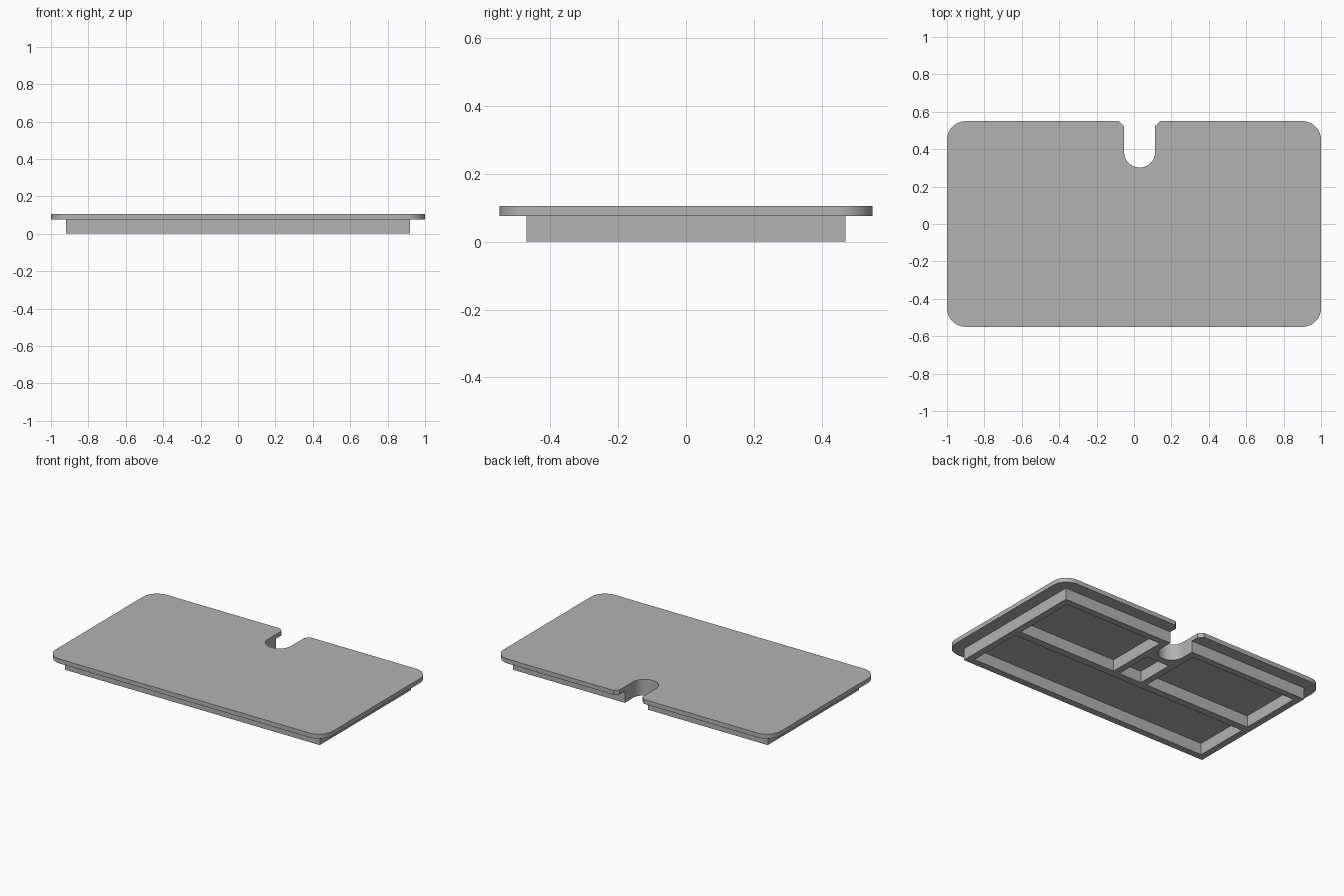
import bpy, bmesh
from math import cos, sin, pi

if "Cube" in bpy.data.objects:
    bpy.data.objects.remove(bpy.data.objects["Cube"], do_unlink=True)

grey = bpy.data.materials.new("plain grey")
grey.use_nodes = True
colour = (0.45, 0.45, 0.45, 1)
grey.diffuse_color = colour
grey.node_tree.nodes["Principled BSDF"].inputs["Base Color"].default_value = colour

# Shared dimensions
HALF_X, HALF_Y, CORNER = 1.0, 0.55, 0.1
RIM_X, RIM_Y, WALL = 0.92, 0.47, 0.045
SEAM, TOP = 0.076, 0.105
NOTCH_X, NOTCH_R, NOTCH_Y = 0.03, 0.083, 0.385
CHAMFER = 0.027


def arc(cx, cy, r, start, end, steps):
    angles = [start + (end - start) * i / steps for i in range(steps + 1)]
    return [(cx + r * cos(a), cy + r * sin(a)) for a in angles]


def rectangle(x0, x1, y0, y1):
    return [(x0, y0), (x1, y0), (x1, y1), (x0, y1)]


def notch(edge_y, chamfer=0):
    """Round-ended slot cut into the back edge, from +x to -x."""
    right, left = NOTCH_X + NOTCH_R, NOTCH_X - NOTCH_R
    points = arc(NOTCH_X, NOTCH_Y, NOTCH_R, 0, -pi, 24)
    if chamfer:
        return ([(right + chamfer, edge_y), (right, edge_y - chamfer)] + points
                + [(left, edge_y - chamfer), (left - chamfer, edge_y)])
    return [(right, edge_y)] + points + [(left, edge_y)]


def slab(name, loops, z0, z1):
    """Extrude an outline, with any further loops as holes."""
    curve = bpy.data.curves.new(name + "_profile", 'CURVE')
    curve.dimensions = '2D'
    curve.fill_mode = 'BOTH'
    curve.extrude = (z1 - z0) / 2
    for loop in loops:
        spline = curve.splines.new('POLY')
        spline.points.add(len(loop) - 1)
        for point, (x, y) in zip(spline.points, loop):
            point.co = (x, y, 0, 1)
        spline.use_cyclic_u = True
    helper = bpy.data.objects.new(name + "_helper", curve)
    bpy.context.collection.objects.link(helper)
    graph = bpy.context.evaluated_depsgraph_get()
    mesh = bpy.data.meshes.new_from_object(helper.evaluated_get(graph))
    bpy.data.objects.remove(helper, do_unlink=True)

    # Weld the caps to the walls and set the height
    bm = bmesh.new()
    bm.from_mesh(mesh)
    bmesh.ops.remove_doubles(bm, verts=bm.verts, dist=0.0002)
    bmesh.ops.translate(bm, verts=bm.verts, vec=(0, 0, (z0 + z1) / 2))
    bmesh.ops.recalc_face_normals(bm, faces=bm.faces)
    bm.to_mesh(mesh)
    bm.free()
    mesh.materials.clear()
    mesh.materials.append(grey)
    obj = bpy.data.objects.new(name, mesh)
    bpy.context.collection.objects.link(obj)
    bpy.ops.object.select_all(action='DESELECT')
    obj.select_set(True)
    bpy.context.view_layer.objects.active = obj
    bpy.ops.object.shade_smooth_by_angle(angle=pi / 6)
    return obj


# Lid plate with rounded corners and a chamfered notch
ix, iy = HALF_X - CORNER, HALF_Y - CORNER
plate = (arc(-ix, iy, CORNER, pi / 2, pi, 10)
         + arc(-ix, -iy, CORNER, pi, 1.5 * pi, 10)
         + arc(ix, -iy, CORNER, 1.5 * pi, 2 * pi, 10)
         + arc(ix, iy, CORNER, 0, pi / 2, 10)
         + notch(HALF_Y, CHAMFER))
slab("lid_plate", [plate], SEAM, TOP)

# Underside rim and ribs: one notched block with four open pockets
px, py = RIM_X - WALL, RIM_Y - WALL
slot_right, slot_left = NOTCH_X + NOTCH_R, NOTCH_X - NOTCH_R
rim = [(-RIM_X, RIM_Y), (-RIM_X, -RIM_Y), (RIM_X, -RIM_Y), (RIM_X, RIM_Y)] + notch(RIM_Y)
pockets = [
    rectangle(-px, px, -py, -0.05),
    rectangle(slot_right + WALL, px, 0, py),
    rectangle(-px, slot_left - WALL, 0, py),
    rectangle(slot_left, slot_right, 0, 0.255),
]
slab("underside_rim", [rim] + pockets, 0, SEAM)
